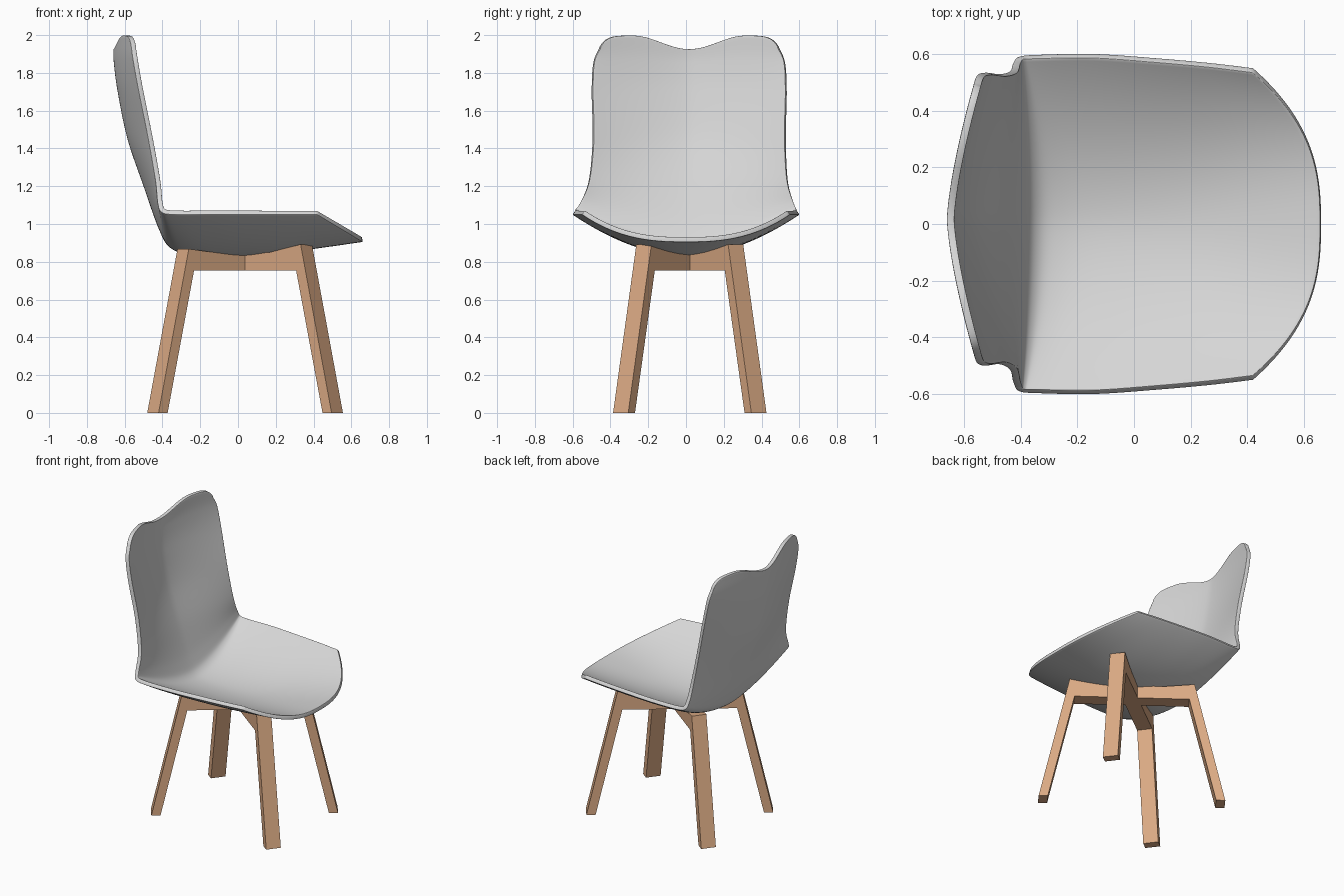
import bpy, bmesh, math
from mathutils import Vector

if "Cube" in bpy.data.objects:
    bpy.data.objects.remove(bpy.data.objects["Cube"])


def material(name, rgb):
    m = bpy.data.materials.new(name)
    m.diffuse_color = (*rgb, 1)
    m.use_nodes = True
    m.node_tree.nodes["Principled BSDF"].inputs["Base Color"].default_value = m.diffuse_color
    return m


GREY = material("light grey plastic", (0.68, 0.68, 0.68))
WOOD = material("light wood", (0.72, 0.41, 0.235))


def finish(bm, name, mat):
    me = bpy.data.meshes.new(name)
    bm.to_mesh(me)
    bm.free()
    me.materials.append(mat)
    ob = bpy.data.objects.new(name, me)
    bpy.context.collection.objects.link(ob)
    return ob


# Shell stations from front lip to top of back:
# centre x, centre z, edge x, edge half width, edge z, cross-section power, y shift
STATIONS = [
    (0.66, 0.905, 0.42, 0.55, 1.05, 2.6, 0.0),
    (0.45, 0.875, 0.27, 0.568, 1.05, 2.3, 0.0),
    (0.20, 0.842, 0.08, 0.585, 1.05, 2.0, 0.0),
    (-0.05, 0.83, -0.14, 0.60, 1.05, 1.85, 0.0),
    (-0.25, 0.838, -0.34, 0.597, 1.05, 1.8, 0.0),
    (-0.36, 0.875, -0.405, 0.59, 1.063, 1.7, 0.0),
    (-0.42, 0.975, -0.425, 0.565, 1.11, 1.6, 0.005),
    (-0.50, 1.20, -0.437, 0.527, 1.23, 1.5, 0.012),
    (-0.585, 1.45, -0.475, 0.512, 1.45, 1.5, 0.017),
    (-0.637, 1.70, -0.525, 0.517, 1.70, 1.5, 0.017),
    (-0.657, 1.85, -0.553, 0.508, 1.85, 1.45, 0.017),
    (-0.66, 1.925, -0.565, 0.475, 1.925, 1.4, 0.017),
]


def station(t):
    # Catmull-Rom interpolation between stations
    n = len(STATIONS) - 1
    i = min(int(t), n - 1)
    f = t - i
    p0, p1, p2, p3 = (STATIONS[max(0, min(n, i + k))] for k in (-1, 0, 1, 2))
    return [0.5 * (2 * b + (c - a) * f + (2 * a - 5 * b + 4 * c - d) * f * f
                   + (3 * b - a - 3 * c + d) * f ** 3)
            for a, b, c, d in zip(p0, p1, p2, p3)]


def shell_point(t, u):
    xc, zc, xe, h, ze, p, shift = station(t)
    a = abs(u)
    k = a ** p
    z = zc + (ze - zc) * k
    # wavy top edge: dip in the middle, rounded corners
    w = max(0.0, (t - 9) / 2)
    z += w * w * (0.073 * math.sin(math.pi / 2 * min(a / 0.65, 1)) ** 2 - 0.06 * a ** 14)
    return Vector((xc + (xe - xc) * k, u * h + shift, z))


# Seat and back shell
NU, SUB = 48, 8
NV = (len(STATIONS) - 1) * SUB
bm = bmesh.new()
grid = [[bm.verts.new(shell_point(i / SUB, math.sin(math.pi / 2 * (2 * j / NU - 1) * 0.8)
                                  / math.sin(math.pi * 0.4)))
         for j in range(NU + 1)] for i in range(NV + 1)]
for i in range(NV):
    for j in range(NU):
        bm.faces.new((grid[i][j], grid[i][j + 1], grid[i + 1][j + 1], grid[i + 1][j]))
shell = finish(bm, "seat_shell", GREY)
solid = shell.modifiers.new("thickness", 'SOLIDIFY')
solid.thickness = 0.026
solid.offset = 1
bev = shell.modifiers.new("soft rim", 'BEVEL')
bev.width = 0.006
bev.segments = 2
bev.limit_method = 'ANGLE'
bev.angle_limit = math.radians(50)
bpy.context.view_layer.objects.active = shell
shell.select_set(True)
bpy.ops.object.shade_smooth_by_angle(angle=math.radians(40))


# Two crossing leg frames: a bent profile in a diagonal plane, extruded sideways
def leg_frame(name, side):
    profile = [(0.61, 0), (0.405, 0.892), (0.2, 0.85), (-0.2, 0.845), (-0.41, 0.868),
               (-0.61, 0), (-0.55, 0), (-0.375, 0.755), (0.375, 0.755), (0.55, 0)]
    along = Vector((0.8, 0.6 * side, 0))
    across = Vector((-0.6 * side, 0.8, 0))
    centre = Vector((0.0375, 0.02, 0))
    bm = bmesh.new()
    a, b = ([bm.verts.new(centre + along * r + across * s + Vector((0, 0, z)))
             for r, z in profile] for s in (-0.05, 0.05))
    n = len(profile)
    bm.faces.new(a)
    bm.faces.new(b[::-1])
    for i in range(n):
        j = (i + 1) % n
        bm.faces.new((a[i], b[i], b[j], a[j]))
    bmesh.ops.recalc_face_normals(bm, faces=bm.faces)
    bmesh.ops.triangulate(bm, faces=[f for f in bm.faces if len(f.verts) > 4])
    return finish(bm, name, WOOD)


leg_frame("leg_frame_a", 1)
leg_frame("leg_frame_b", -1)
